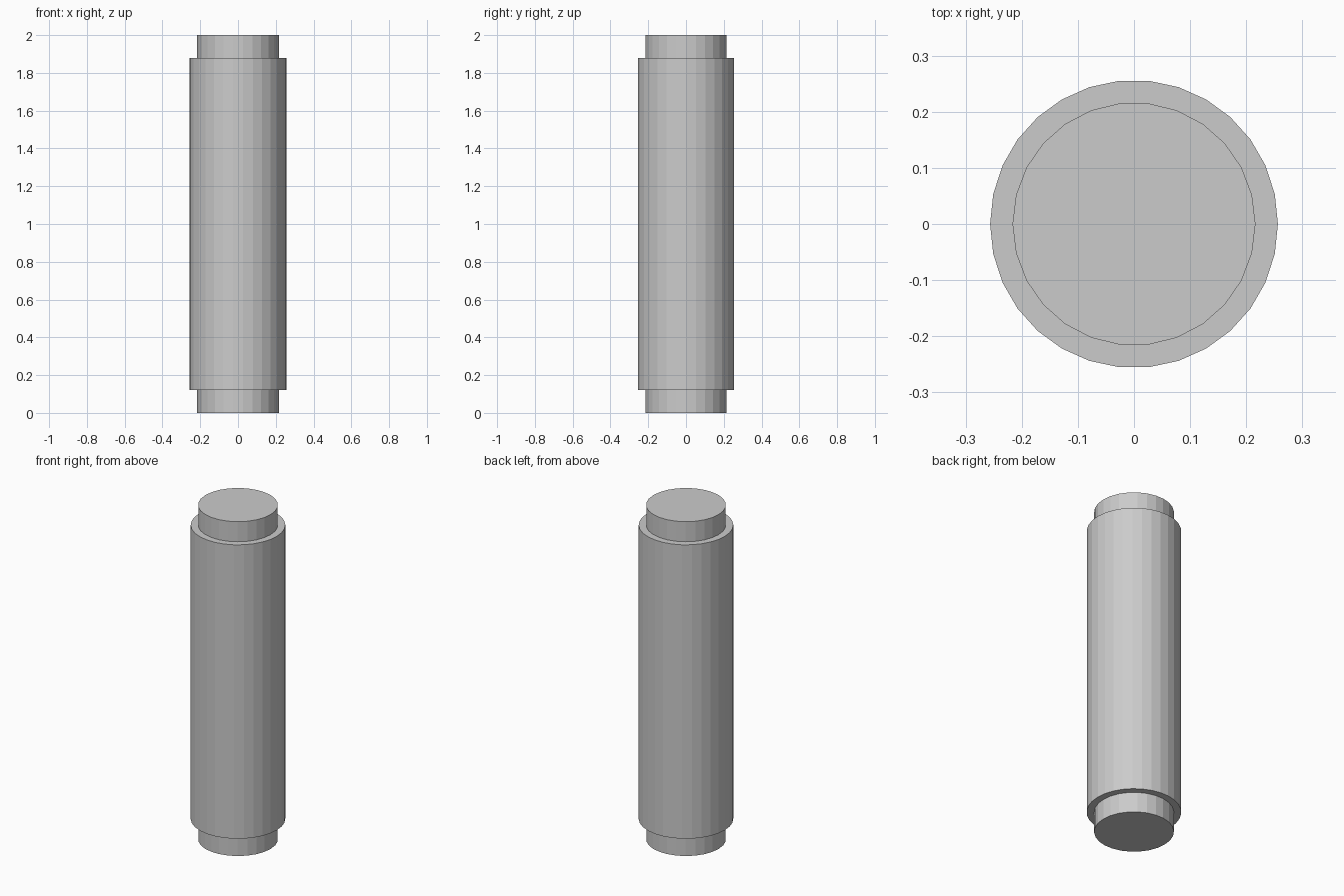
import bpy

if "Cube" in bpy.data.objects:
    bpy.data.objects.remove(bpy.data.objects["Cube"])


def cylinder(name, sides, radius, z0, z1):
    # flat-sided cylinder with a corner on the x axis
    bpy.ops.mesh.primitive_cylinder_add(
        vertices=sides, radius=radius, depth=z1 - z0,
        location=(0, 0, (z0 + z1) / 2))
    ob = bpy.context.object
    ob.name = name
    # default first corner lies on +y: swap x and y so it lies on +x
    for v in ob.data.vertices:
        v.co.x, v.co.y = v.co.y, v.co.x
    ob.data.flip_normals()
    return ob


# narrow core that shows at both ends
cylinder("core", 26, 0.2165, 0.0, 2.0)

# wider sleeve around the middle
cylinder("sleeve", 30, 0.2565, 0.122, 1.88)
